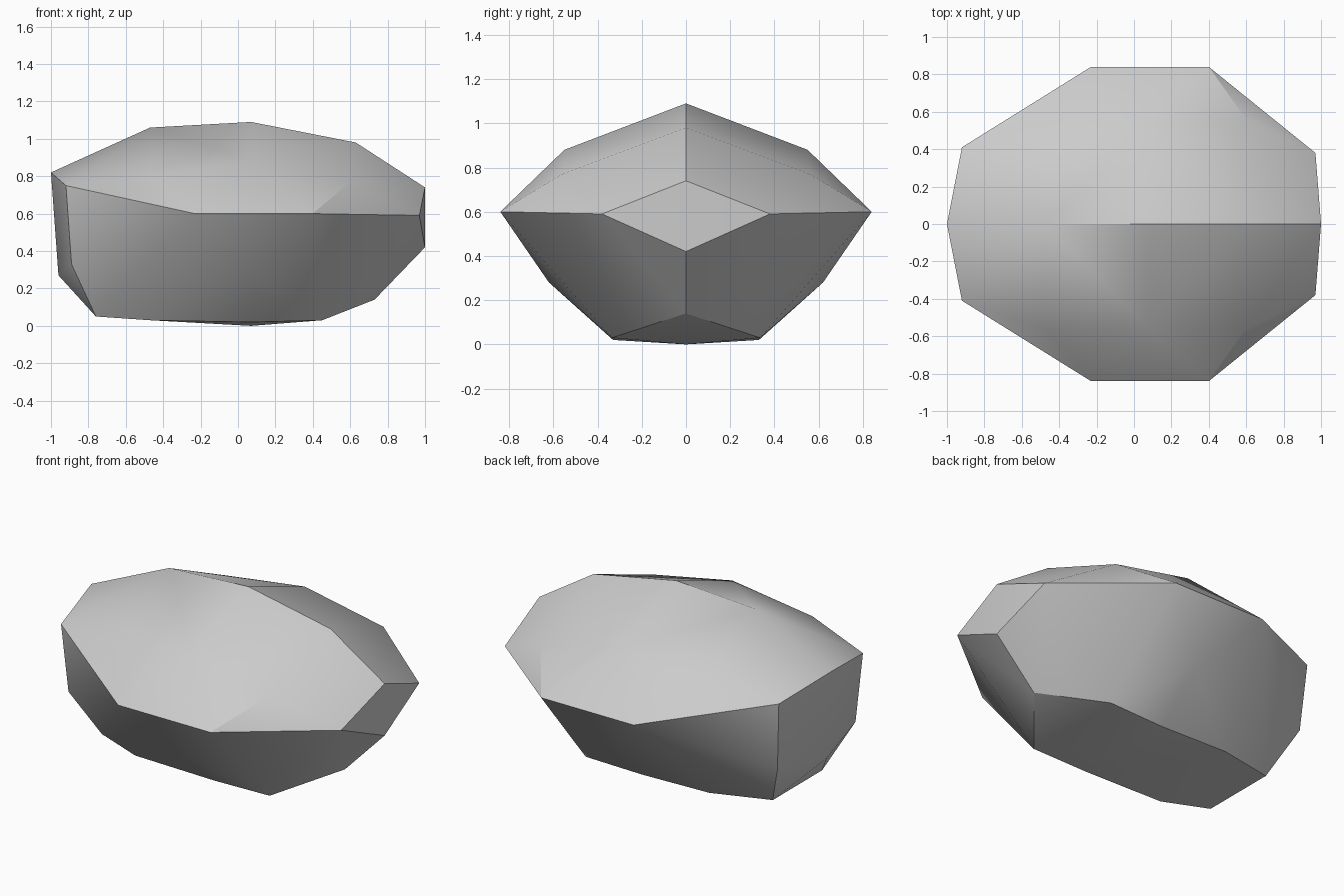
import bpy, bmesh, math

old = bpy.data.objects.get("Cube")
if old:
    bpy.data.objects.remove(old)

# Keel outline on the middle plane (x, z)
spine = [(-1, .82), (-.47, 1.06), (.07, 1.09), (.63, .98), (1, .74),
         (1, .42), (.73, .14), (.07, 0), (-.96, .27)]
# Corners mirrored to both sides (x, y, z)
upper = [(-.47, .56, .8), (.07, .55, .88), (.6, .56, .77)]
belt = [(-.92, .41, .75), (-.23, .84, .6), (.4, .84, .6), (.97, .38, .59)]
lower = [(-.89, .38, .33), (.07, .62, .28)]
base = [(-.76, .24, .05), (.07, .33, .02), (.45, .335, .03)]

bm = bmesh.new()
for x, z in spine:
    bm.verts.new((x, 0, z))
for x, y, z in upper + belt + lower + base:
    for side in (-1, 1):
        bm.verts.new((x, side * y, z))
# The rear base corner is slightly uneven
bm.verts.new((-.47, -.33, .03))
bm.verts.new((-.39, .33, .03))

# Wrap the corners into one chipped stone
bmesh.ops.convex_hull(bm, input=bm.verts[:])
bmesh.ops.delete(bm, geom=[v for v in bm.verts if not v.link_faces], context='VERTS')
bmesh.ops.recalc_face_normals(bm, faces=bm.faces[:])
mesh = bpy.data.meshes.new("stone")
bm.to_mesh(mesh)
bm.free()
stone = bpy.data.objects.new("stone", mesh)
bpy.context.collection.objects.link(stone)

# Plain grey stone
grey = bpy.data.materials.new("stone grey")
grey.use_nodes = True
colour = (.6, .6, .6, 1)
grey.diffuse_color = colour
grey.node_tree.nodes["Principled BSDF"].inputs["Base Color"].default_value = colour
mesh.materials.append(grey)

# Soft facets with crisp main ridges
bpy.ops.object.select_all(action='DESELECT')
stone.select_set(True)
bpy.context.view_layer.objects.active = stone
bpy.ops.object.shade_smooth_by_angle(angle=math.radians(30))
